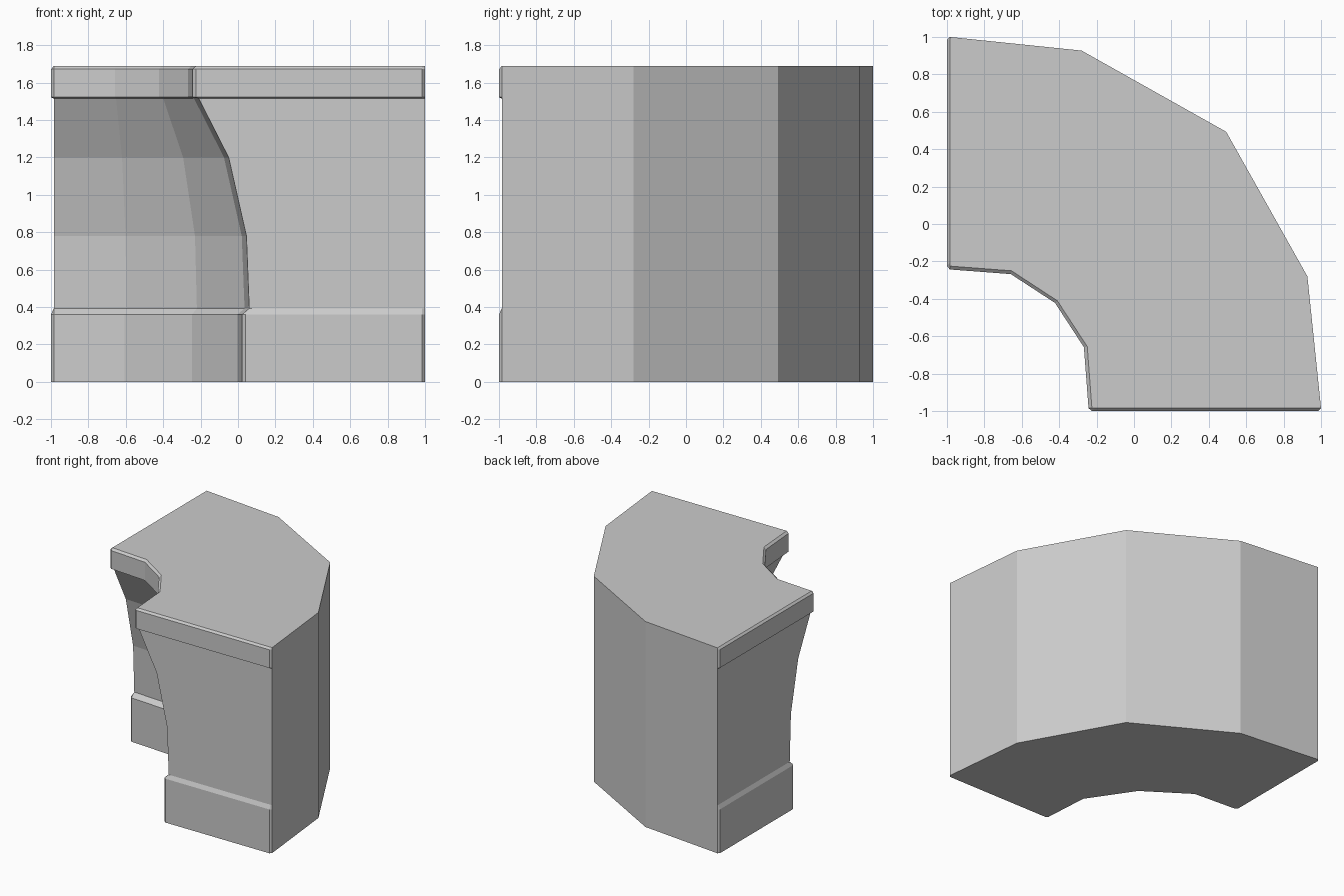
import bpy
import bmesh

cube = bpy.data.objects.get("Cube")
if cube:
    bpy.data.objects.remove(cube, do_unlink=True)

LIP = 0.015  # how far plinth and cap stand proud of the end faces


def material(name, value):
    mat = bpy.data.materials.new(name)
    mat.use_nodes = True
    colour = (value, value, value, 1)
    mat.diffuse_color = colour
    mat.node_tree.nodes["Principled BSDF"].inputs["Base Color"].default_value = colour
    return mat


def mirrored(half, middle):
    """Complete half of a quarter arc by mirroring it over the diagonal."""
    return half + [(middle, middle)] + [(y, x) for x, y in reversed(half)]


def section(inner, proud):
    """Horizontal outline of the curved block, measured from the arc centre."""
    end = 0 if proud else LIP
    outer = mirrored([(2 - LIP, end), (2, LIP), (1.927, 0.72)], 1.493)
    arc = mirrored([(inner + 0.018, end), (inner, LIP),
                    (inner - 0.025, 0.19 + 0.2 * inner)], 0.073 + 0.667 * inner)
    return outer + arc[::-1]


# Height, inner radius, proud end faces
LEVELS = [
    (0.00, 1.022, True), (0.36, 1.022, True),      # plinth
    (0.393, 1.06, False), (0.78, 1.045, False),    # concave body
    (1.20, 0.95, False), (1.515, 0.79, False),
    (1.522, 0.757, True), (1.672, 0.757, True),    # cap
    (1.688, 0.775, False),                         # chamfered top
]

bm = bmesh.new()
rings = [[bm.verts.new((x - 1, y - 1, z)) for x, y in section(inner, proud)]
         for z, inner, proud in LEVELS]
for low, high in zip(rings, rings[1:]):
    for i in range(len(low)):
        j = (i + 1) % len(low)
        bm.faces.new((low[i], low[j], high[j], high[i]))
bm.faces.new(rings[0][::-1])
bm.faces.new(rings[-1])
bmesh.ops.recalc_face_normals(bm, faces=bm.faces)

mesh = bpy.data.meshes.new("curved_wall_corner")
bm.to_mesh(mesh)
bm.free()
mesh.materials.append(material("pale grey stone", 0.6))
wall = bpy.data.objects.new("curved_wall_corner", mesh)
bpy.context.collection.objects.link(wall)
